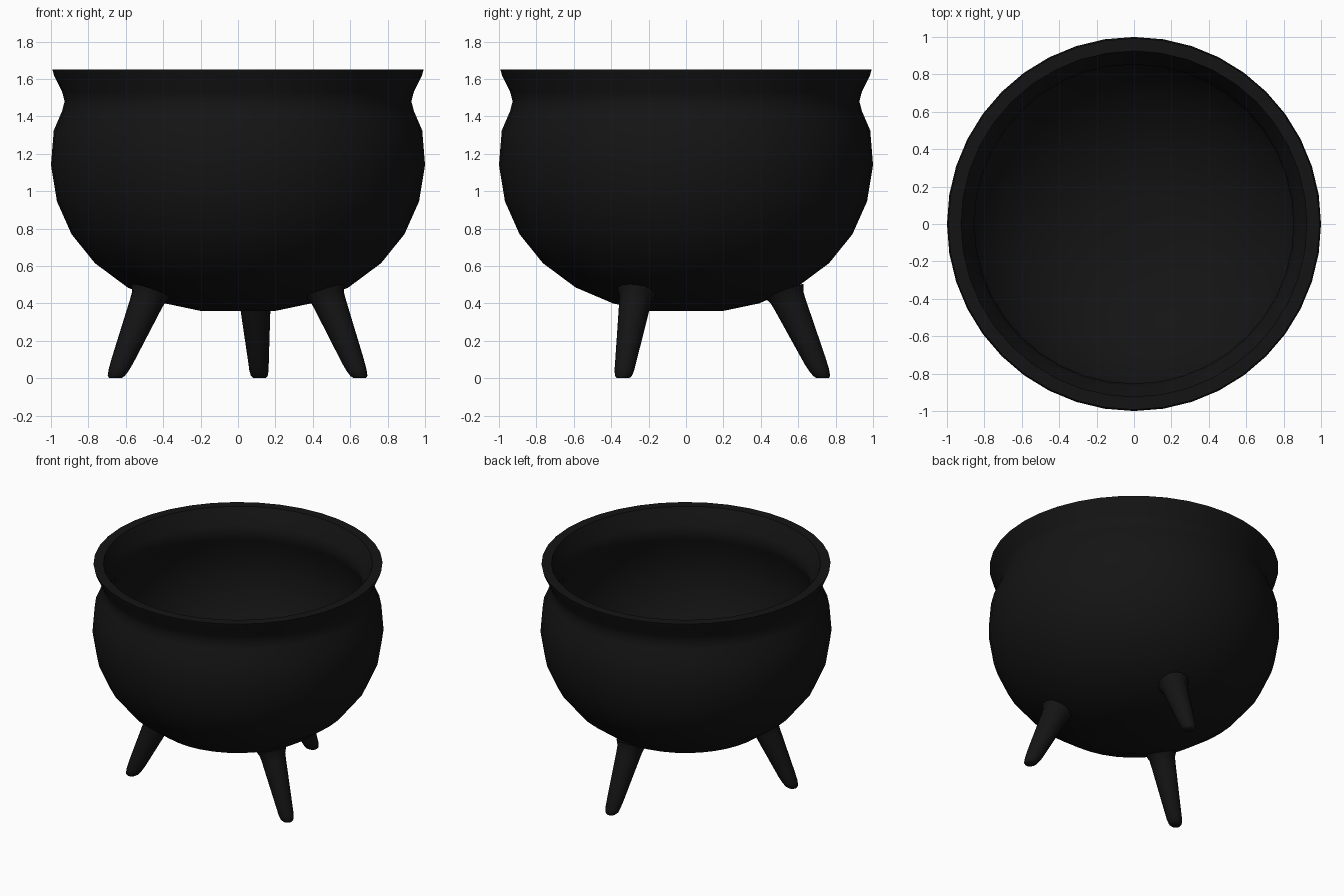
import bpy, bmesh, math
from mathutils import Vector

if "Cube" in bpy.data.objects:
    bpy.data.objects.remove(bpy.data.objects["Cube"])

iron = bpy.data.materials.new("black_iron")
iron.diffuse_color = (0.007, 0.007, 0.007, 1)
iron.use_nodes = True
iron.node_tree.nodes["Principled BSDF"].inputs["Base Color"].default_value = iron.diffuse_color


def loft(name, rings, closed_caps, angle):
    """Skin a list of vertex rings; a one-point ring becomes a pole."""
    bm = bmesh.new()
    rows = [[bm.verts.new(p) for p in ring] for ring in rings]
    for a, b in zip(rows, rows[1:]):
        n = max(len(a), len(b))
        for i in range(n):
            j = (i + 1) % n
            if len(a) == 1:
                bm.faces.new((a[0], b[j], b[i]))
            elif len(b) == 1:
                bm.faces.new((a[i], a[j], b[0]))
            else:
                bm.faces.new((a[i], a[j], b[j], b[i]))
    if closed_caps:
        bm.faces.new(rows[0])
        bm.faces.new(rows[-1])
    bmesh.ops.recalc_face_normals(bm, faces=bm.faces)
    mesh = bpy.data.meshes.new(name)
    bm.to_mesh(mesh)
    bm.free()
    obj = bpy.data.objects.new(name, mesh)
    bpy.context.collection.objects.link(obj)
    mesh.materials.append(iron)
    bpy.ops.object.select_all(action='DESELECT')
    obj.select_set(True)
    bpy.context.view_layer.objects.active = obj
    bpy.ops.object.shade_smooth_by_angle(angle=math.radians(angle))
    return obj


def circle(r, n):
    return [(r * math.cos(math.tau * i / n), r * math.sin(math.tau * i / n)) for i in range(n)]


# Pot: outer wall up to the flared rim, then back down the inside
outer = [(0, .36), (.2, .36), (.39, .40), (.59, .485), (.765, .615), (.89, .77),
         (.968, .945), (1, 1.14), (.985, 1.325), (.94, 1.43), (.927, 1.48),
         (.94, 1.53), (.982, 1.615), (.993, 1.65)]
inner = [(.925, 1.65), (.912, 1.62), (.87, 1.535), (.853, 1.48), (.87, 1.42),
         (.912, 1.31), (.927, 1.14), (.897, .97), (.825, .81), (.71, .67),
         (.55, .55), (.37, .468), (.19, .43), (0, .43)]
pot_rings = [[(x, y, z) for x, y in circle(r, 40)] if r else [(0, 0, z)]
             for r, z in outer + inner]
loft("cauldron_pot", pot_rings, False, 50)


# Legs: tapered, splayed outward, rounded feet, slight flare at the pot
def leg(name, top, foot):
    top, foot = Vector(top), Vector(foot)
    out = (foot - top).normalized()
    side = Vector((-out.y, out.x))
    slope = (foot - top).length / .48
    rings = []
    for z, r, tilt in [(.008, .032, 0), (.02, .045, .1), (.05, .052, .4),
                       (.10, .056, .9), (.40, .083, 1), (.44, .088, 1), (.475, .105, 1)]:
        c = foot.lerp(top, z / .48)
        ring = []
        for u, v in circle(r, 16):
            p = c + out * u + side * v
            ring.append((p.x, p.y, max(0, z - .008 + u * slope * tilt * .8)))
        rings.append(ring)
    loft(name, rings, True, 60)


leg("front_right_leg", (.462, -.262), (.655, -.338))
leg("front_left_leg", (-.462, -.262), (-.66, -.338))
leg("back_leg", (.087, .522), (.115, .735))
